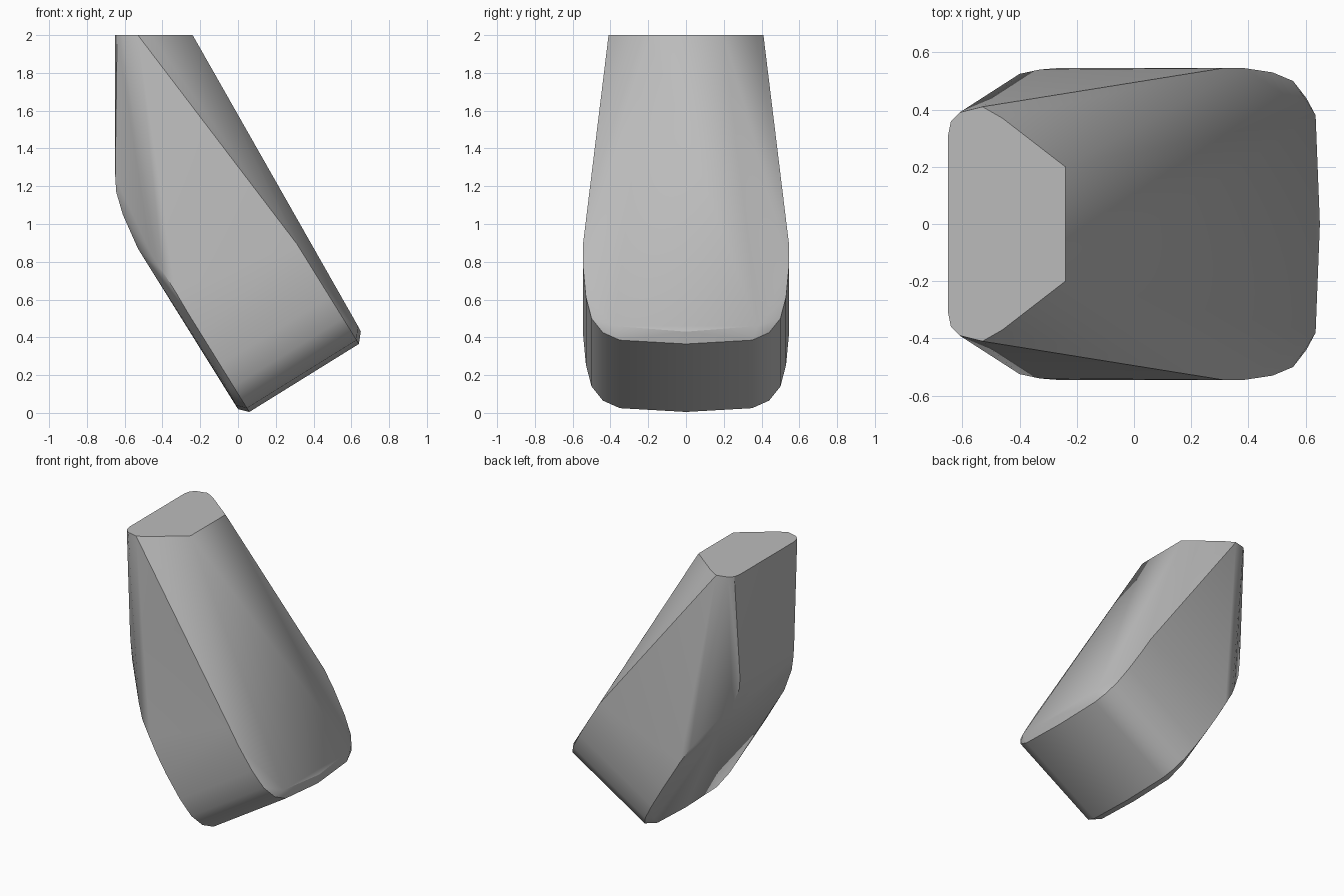
import bpy
import bmesh
import math

default_cube = bpy.data.objects.get("Cube")
if default_cube:
    bpy.data.objects.remove(default_cube, do_unlink=True)


def make_material(name, value):
    material = bpy.data.materials.new(name)
    material.use_nodes = True
    colour = (value, value, value, 1.0)
    material.diffuse_color = colour
    material.node_tree.nodes["Principled BSDF"].inputs["Base Color"].default_value = colour
    return material


def hull_object(name, points, material):
    """Wrap a faceted skin around points mirrored across the y axis."""
    bm = bmesh.new()
    for x, y, z in points:
        bm.verts.new((x, y, z))
        if y > 0:
            bm.verts.new((x, -y, z))
    result = bmesh.ops.convex_hull(bm, input=bm.verts[:])
    unused = set(result["geom_interior"] + result["geom_unused"])
    bmesh.ops.delete(bm, geom=[v for v in unused if isinstance(v, bmesh.types.BMVert)],
                     context="VERTS")
    bmesh.ops.dissolve_limit(bm, angle_limit=math.radians(0.5),
                             verts=bm.verts[:], edges=bm.edges[:])
    bmesh.ops.recalc_face_normals(bm, faces=bm.faces[:])
    mesh = bpy.data.meshes.new(name)
    bm.to_mesh(mesh)
    bm.free()
    mesh.materials.append(material)
    obj = bpy.data.objects.new(name, mesh)
    bpy.context.collection.objects.link(obj)
    bpy.ops.object.select_all(action="DESELECT")
    obj.select_set(True)
    bpy.context.view_layer.objects.active = obj
    bpy.ops.object.shade_smooth_by_angle(angle=math.radians(30))
    return obj


# Rounded foot: half outline as (half width, rise along the slant)
SLANT = -0.62
foot_outline = [(0, 0), (0.35, 0.02), (0.44, 0.06), (0.5, 0.135),
                (0.53, 0.25), (0.545, 0.41), (0.545, 0.53)]


def foot_edge(x, z):
    return [(x + SLANT * rise, y, z + rise) for y, rise in foot_outline]


points = foot_edge(0.06, 0.005) + foot_edge(0.64, 0.365)

# Small bevels along both ends of the foot
points += [(0.65, 0, 0.43), (0.635, 0.38, 0.46)]
points += [(0, 0, 0.02), (-0.01, 0.34, 0.04), (-0.05, 0.43, 0.12)]

# Rounded rear bend
points += [(-0.33, 0.54, 0.64), (-0.4, 0.525, 0.75), (-0.46, 0.48, 0.84),
           (-0.53, 0.37, 0.87), (-0.61, 0.34, 1.05),
           (-0.645, 0.31, 1.17), (-0.65, 0.31, 1.25)]

# Flat, tapered top
points += [(x, y, 2) for x, y in [(-0.65, 0.31), (-0.64, 0.36), (-0.61, 0.39),
                                  (-0.53, 0.41), (-0.46, 0.37), (-0.24, 0.2)]]

hull_object("angled_block", points, make_material("plain grey", 0.5))
